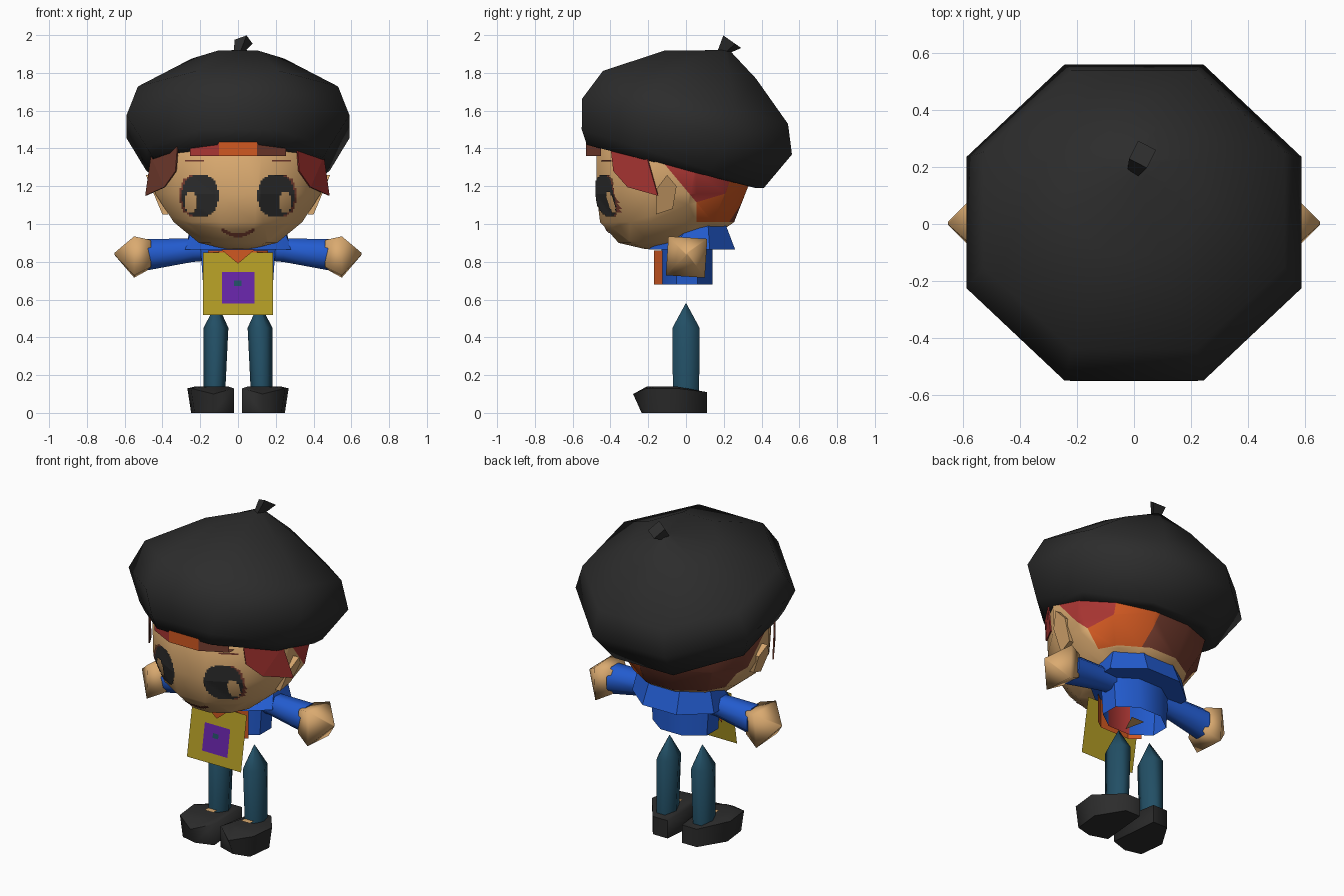
import bpy, bmesh, math
from mathutils import Vector
from mathutils.bvhtree import BVHTree

if "Cube" in bpy.data.objects:
    bpy.data.objects.remove(bpy.data.objects["Cube"])


def colour(name, r, g, b):
    lin = [((c / 255 + 0.055) / 1.055) ** 2.4 for c in (r, g, b)]
    m = bpy.data.materials.new(name)
    m.diffuse_color = (*lin, 1)
    m.use_nodes = True
    m.node_tree.nodes["Principled BSDF"].inputs["Base Color"].default_value = m.diffuse_color
    return m


BLACK = colour("soft_black", 44, 44, 44)
SKIN = colour("tan_skin", 218, 170, 112)
BLUE = colour("bright_blue", 35, 92, 208)
OLIVE = colour("olive_yellow", 178, 156, 37)
PURPLE = colour("purple", 102, 36, 166)
TEAL = colour("dark_teal", 34, 79, 101)
RED = colour("hair_red", 174, 55, 52)
ORANGE = colour("hair_orange", 208, 88, 33)
BROWN = colour("hair_brown", 120, 62, 48)


def build(name, verts, faces, mats, smooth=None, thick=0):
    me = bpy.data.meshes.new(name)
    me.from_pydata([tuple(v) for v in verts], [], faces)
    for m in mats:
        me.materials.append(m)
    bm = bmesh.new()
    bm.from_mesh(me)
    if thick:
        bmesh.ops.solidify(bm, geom=bm.faces[:], thickness=thick)
    bmesh.ops.recalc_face_normals(bm, faces=bm.faces)
    bm.to_mesh(me)
    bm.free()
    ob = bpy.data.objects.new(name, me)
    bpy.context.collection.objects.link(ob)
    if smooth:
        bpy.ops.object.select_all(action='DESELECT')
        ob.select_set(True)
        bpy.context.view_layer.objects.active = ob
        bpy.ops.object.shade_smooth_by_angle(angle=math.radians(smooth))
    return ob


def ring(n, c, rx, ry, slope=0, axis='Z', phase=0.5):
    """Polygon ring around c; slope lifts it along y, axis X turns it sideways."""
    pts = []
    for i in range(n):
        a = 2 * math.pi * (i + phase) / n
        u, v = rx * math.cos(a), ry * math.sin(a)
        off = Vector((u, v, v * slope)) if axis == 'Z' else Vector((0, u, v))
        pts.append(Vector(c) + off)
    return pts


def loft(name, rings, mats, smooth=None, caps=(True, True)):
    n = len(rings[0])
    verts = [p for r in rings for p in r]
    faces = [(k * n + i, k * n + (i + 1) % n, (k + 1) * n + (i + 1) % n, (k + 1) * n + i)
             for k in range(len(rings) - 1) for i in range(n)]
    if caps[0]:
        faces.append(tuple(reversed(range(n))))
    if caps[1]:
        faces.append(tuple(range(len(verts) - n, len(verts))))
    return build(name, verts, faces, mats, smooth)


# Beret: octagonal rings, all tipped towards the back
K = 1 / math.cos(math.pi / 8)
beret = [(-0.08, 1.305, 0.45, 0.445, -0.256), (-0.07, 1.345, 0.485, 0.482, -0.32),
         (0.005, 1.515, 0.59, 0.556, -0.264), (0.05, 1.67, 0.53, 0.49, -0.286),
         (0.13, 1.845, 0.245, 0.24, -0.31), (0.2, 1.92, 0.03, 0.03, 0)]
loft("beret", [ring(8, (0, y, z), rx * K, ry * K, s) for y, z, rx, ry, s in beret],
     [BLACK], 60)
loft("beret_stem", [ring(4, (0.0, 0.19, 1.9), 0.025, 0.03, phase=0.2),
                    ring(4, (0.03, 0.245, 1.965), 0.05, 0.05, -0.7, phase=0.2)], [BLACK])

# Head, with the hair cut in along slanting lines and painted on the back
head_rings = [(-0.16, 0.868, 0.07, 0.06), (-0.13, 0.9, 0.21, 0.23), (-0.1, 1.01, 0.345, 0.36),
              (-0.08, 1.16, 0.445, 0.4), (-0.04, 1.36, 0.465, 0.44), (-0.02, 1.46, 0.42, 0.4)]
head = loft("head", [ring(12, (0, y, z), rx * 1.02, ry * 1.02)
                     for y, z, rx, ry in head_rings], [SKIN, RED, ORANGE, BROWN])
HAIR_FRONT, RED_FRONT, RED_LOW, BROWN_EDGE = (
    ((0, 0.055, 1), (0, 1, 0)), ((0, 0.055, 1.115), (0, 1.2, 1)),
    ((0, 0.055, 1.115), (0, -0.3, 1)), ((0.1, 0, 1.15), (1, 0, 0.25)))


def past(co, plane):
    return (co - Vector(plane[0])).dot(Vector(plane[1])) > 0


bm = bmesh.new()
bm.from_mesh(head.data)
for point, normal in (HAIR_FRONT, RED_FRONT, RED_LOW, BROWN_EDGE):
    bmesh.ops.bisect_plane(bm, geom=bm.verts[:] + bm.edges[:] + bm.faces[:],
                           plane_co=point, plane_no=normal)
for f in bm.faces:
    f.smooth = True
    c = f.calc_center_median()
    back = past(c, HAIR_FRONT) and c.z > 1.01
    red_zone = past(c, RED_FRONT) and past(c, RED_LOW) and c.y > -0.2
    if back or red_zone:
        f.material_index = 3 if not past(c, BROWN_EDGE) else 1 if red_zone and c.x > 0.3 else 2
bm.to_mesh(head.data)
bm.free()

tree = BVHTree.FromPolygons([v.co for v in head.data.vertices],
                            [p.vertices for p in head.data.polygons])


def decal(name, inside, mat, x0, x1, z0, z1, step=0.01):
    """Thin painted patch that follows the front of the head."""
    verts, faces = [], []
    for i in range(round((x1 - x0) / step)):
        for j in range(round((z1 - z0) / step)):
            x, z = x0 + i * step, z0 + j * step
            if not inside(x + step / 2, z + step / 2):
                continue
            quad = []
            for dx, dz in ((0, 0), (1, 0), (1, 1), (0, 1)):
                hit = tree.ray_cast(Vector((x + dx * step, -2, z + dz * step)), Vector((0, 1, 0)))[0]
                if hit:
                    quad.append(hit + Vector((0, -0.006, 0)))
            if len(quad) == 4:
                faces.append(tuple(range(len(verts), len(verts) + 4)))
                verts += quad
    return build(name, verts, faces, [mat])


def ell(x, z, cx, cz, rx, rz, e=2):
    return abs((x - cx) / rx) ** e + abs((z - cz) / rz) ** e < 1


# Face paint
decal("mouth", lambda x, z: abs(x) < 0.085 and abs(z - 0.94 - 4 * x * x) < 0.01,
      BROWN, -0.088, 0.088, 0.92, 0.992, 0.008)

for s, side in ((-1, "left"), (1, "right")):
    x0, x1 = sorted((s * 0.08, s * 0.34))
    decal("eye_" + side, lambda x, z: ell(s * x, z, 0.2, 1.15, 0.096, 0.11, 2.5)
          and not ell(s * x, z, 0.25, 1.115, 0.034, 0.058), BLACK, x0, x1, 1.02, 1.28)
    decal("eye_rim_" + side, lambda x, z: ell(s * x, z, 0.205, 1.15, 0.104, 0.114, 2.5)
          and not ell(s * x, z, 0.2, 1.15, 0.096, 0.11, 2.5) and s * x > 0.24,
          BROWN, x0, x1, 1.02, 1.28)
    decal("brow_" + side, lambda x, z: 0.18 < s * x < 0.28 and 1.33 < z < 1.345,
          BROWN, x0, x1, 1.32, 1.36)

    # Side lock of hair
    lock = [(.315, -.40, 1.41), (.325, -.385, 1.28), (.385, -.31, 1.195), (.485, -.15, 1.15),
            (.455, -.21, 1.36)]
    build("side_lock_" + side, [(s * x, y, z) for x, y, z in lock],
          [(0, 1, 2, 4), (2, 3, 4)], [RED if s > 0 else BROWN], thick=0.008)

    # Ear
    ear = [(-.16, 1.18), (-.10, 1.26), (-.05, 1.20), (-.07, 1.08), (-.16, 1.05)]
    loft("ear_" + side, [[Vector((s * 0.37, y, z)) for y, z in ear],
                         [Vector((s * (0.4 + 0.42 * (z - 1.05)), y, z)) for y, z in ear]], [SKIN])

    # Sleeve and hand
    loft("sleeve_" + side, [ring(8, (s * x, 0.01, z), r, r, axis='X') for x, z, r in
                            ((0.14, 0.865, 0.062), (0.24, 0.862, 0.068), (0.48, 0.837, 0.089))],
         [BLUE], 60)
    loft("hand_" + side, [ring(4, (s * x, 0.003, z), r, r, axis='X', phase=0.46) for x, z, r in
                          ((0.46, 0.84, 0.1), (0.55, 0.825, 0.146), (0.655, 0.842, 0.006))],
         [SKIN], 95)

    # Leg with pointed top
    loft("leg_" + side, [ring(6, (s * x, 0, z), rx, ry, phase=0) for x, z, rx, ry in
                         ((0.125, 0.08, 0.056, 0.08), (0.117, 0.45, 0.066, 0.083),
                          (0.112, 0.58, 0.002, 0.002))], [TEAL], 70)

    # Shoe: narrow heel, broad raised toe
    plan = [(.05, .11), (.15, .11), (.268, -.05), (.25, -.21), (.13, -.28), (.022, -.2)]
    sole = [Vector((s * (x - 0.02 * (x > .2)), y + 0.045 * (y < -.25), 0)) for x, y in plan]
    rim = [Vector((s * x, y, 0.1 if y < -.25 else 0.11 if y > 0 else 0.13)) for x, y in plan]
    top = [Vector((s * (0.125 + (x - .125) * .7), -0.05 + (y + .05) * .68,
                   0.14 if y < 0 else 0.118)) for x, y in plan]
    loft("shoe_" + side, [sole, rim, top], [BLACK], 75)
    build("ankle_patch_" + side, [(s * x, y, 0.146) for x, y in
                                  ((.095, -.105), (.155, -.105), (.155, -.07), (.095, -.07))],
          [(0, 1, 2, 3)], [SKIN])

# Fringe: three coloured plates under the beret
edge = [(-.255, -.45), (-.1, -.53), (.1, -.53), (.255, -.45)]
for i, m in enumerate((RED, ORANGE, BROWN)):
    (xa, ya), (xb, yb) = edge[i], edge[i + 1]
    build("fringe_%d" % (i + 1), [(xa, ya, 1.36), (xb, yb, 1.36), (xb, yb, 1.44), (xa, ya, 1.44),
                                  (xa, -.40, 1.36), (xb, -.40, 1.36)],
          [(0, 1, 2, 3), (0, 4, 5, 1)], [m])

# Torso, open at the hem with a coloured front, and the cape collar
torso = loft("torso", [ring(8, (0, 0.005, z), r * K, 0.135 * K)
                       for z, r in ((0.68, 0.185), (0.9, 0.2))],
             [BLUE, RED], 40, (False, True))
for p in torso.data.polygons:
    p.material_index = int(p.center.y < -0.11)
loft("collar", [ring(8, (0, 0.03, 0.865), 0.28 * K, 0.23 * K),
                ring(8, (0, 0.055, 0.975), 0.25 * K, 0.15 * K, 0.23)], [BLUE], 30)


def plate(name, pts, mat):
    return build(name, pts, [tuple(range(len(pts)))], [mat])


def apron_rect(x0, x1, z0, z1, lift):
    return [(x, -0.178 - (0.85 - z) * 0.17 - lift, z) for x, z in
            ((x0, z0), (x1, z0), (x1, z1), (x0, z1))]


# Shirt front wrapping round the chest, neck scarf, hem patch
wrap = [(-.16, -.125), (-.1, -.17), (.1, -.17), (.16, -.125)]
build("shirt_front", [(x, y, z) for z in (.68, .86) for x, y in wrap],
      [(i, i + 1, i + 5, i + 4) for i in range(3)], [ORANGE])
plate("scarf", [(-.09, -.207, .865), (0, -.207, .79), (.09, -.207, .865)], ORANGE)
plate("hem_patch", [(.04, .03, .682), (-.05, .03, .682), (-.02, -.1, .682)], SKIN)

# Hanging apron with its pocket
plate("apron", apron_rect(-.185, .185, .518, .85, 0), OLIVE)
plate("pocket", apron_rect(-.085, .088, .58, .745, .006), PURPLE)
plate("pocket_mark", apron_rect(-.02, .018, .672, .70, .012), TEAL)
